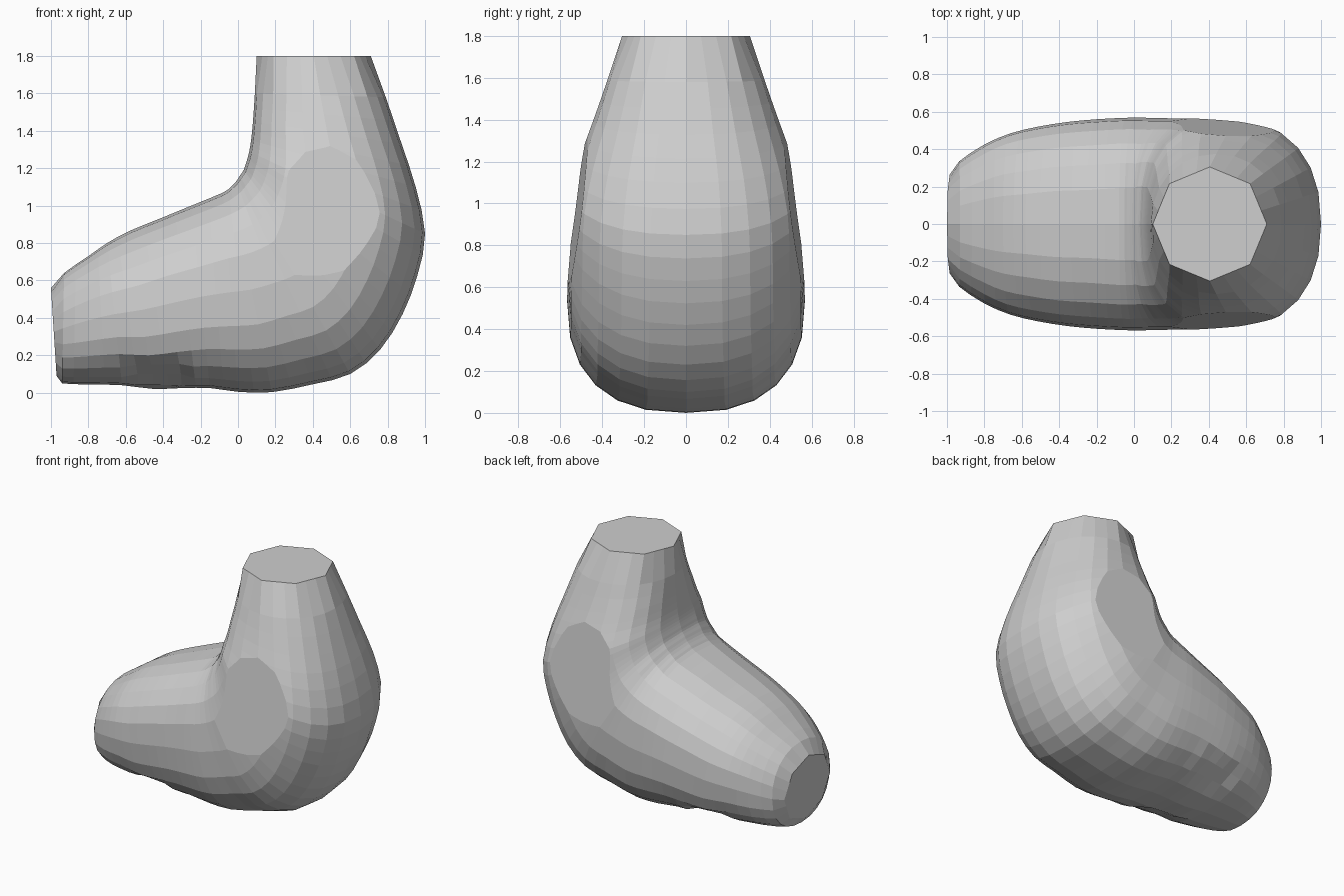
import bpy, bmesh, math
from mathutils import Vector

if "Cube" in bpy.data.objects:
    bpy.data.objects.remove(bpy.data.objects["Cube"])

grey = bpy.data.materials.new("plain grey")
grey.diffuse_color = (0.62, 0.62, 0.62, 1)
grey.use_nodes = True
grey.node_tree.nodes["Principled BSDF"].inputs["Base Color"].default_value = grey.diffuse_color

# Bent torso stations: inner x, z, outer x, z, half width, squareness inside, outside
STATIONS = [
    (-1.0, .56, -.97, .09, .265, 2.0, 2.0), (-.93, .64, -.94, .05, .335, 2.2, 2.2),
    (-.80, .73, -.80, .045, .425, 2.3, 2.4), (-.70, .80, -.62, .04, .485, 2.3, 2.4),
    (-.58, .865, -.45, .02, .52, 2.3, 2.5), (-.42, .93, -.30, .025, .545, 2.4, 2.5),
    (-.25, 1.0, -.15, .025, .56, 2.4, 2.5), (-.08, 1.07, .0, .005, .568, 2.5, 2.5),
    (-.04, 1.10, .18, .003, .568, 2.5, 2.5), (-.01, 1.13, .40, .045, .565, 2.5, 2.4),
    (.01, 1.16, .60, .10, .565, 2.6, 2.4), (.03, 1.19, .76, .23, .565, 2.6, 2.35),
    (.04, 1.22, .88, .42, .562, 2.6, 2.3), (.05, 1.25, .96, .63, .56, 2.6, 2.3),
    (.06, 1.29, 1.0, .85, .55, 2.6, 2.3), (.07, 1.35, .95, 1.10, .505, 2.5, 2.3),
    (.08, 1.45, .875, 1.33, .445, 2.4, 2.2), (.09, 1.60, .79, 1.58, .375, 2.1, 2.1),
    (.10, 1.80, .71, 1.80, .305, 2.0, 2.0)]
SIDES = 24


def refine(rows):
    """Insert a smooth in-between station after each station."""
    out = []
    for k in range(len(rows) - 1):
        b, c = rows[k], rows[k + 1]
        out.append(b)
        if 0 < k < len(rows) - 2:
            a, d = rows[k - 1], rows[k + 2]
            out.append(tuple((9 * (q + r) - p - s) / 16
                             for p, q, r, s in zip(a, b, c, d)))
    return out + [rows[-1]]


def power(v, n):
    return math.copysign(abs(v) ** (2 / n), v) if abs(v) > 1e-6 else 0.0


def ring(station, octagon):
    """Rounded-square section; end openings are reduced to octagons."""
    ix, iz, ox, oz, w, n_in, n_out = station
    inner, outer = Vector((ix, 0, iz)), Vector((ox, 0, oz))
    mid, half = (inner + outer) / 2, (inner - outer) / 2
    pts = []
    for i in range(SIDES):
        a = 2 * math.pi * i / SIDES
        n = n_in if math.cos(a) > 0 else n_out
        pts.append(mid + half * power(math.cos(a), n)
                   + Vector((0, w * power(math.sin(a), n), 0)))
    if octagon:
        for i in range(0, SIDES, 3):
            p, q = pts[i], pts[(i + 3) % SIDES]
            pts[i + 1], pts[i + 2] = p.lerp(q, 1 / 3), p.lerp(q, 2 / 3)
    return pts


# Loft the body and close its flat front and neck ends
bm = bmesh.new()
rows = refine(STATIONS)
last = len(rows) - 1
rings = [[bm.verts.new(p) for p in ring(s, k in (0, last))]
         for k, s in enumerate(rows)]
for a, b in zip(rings, rings[1:]):
    for i in range(SIDES):
        j = (i + 1) % SIDES
        bm.faces.new((a[i], a[j], b[j], b[i]))
bm.faces.new(rings[0])
bm.faces.new(rings[-1])


def press_socket(point, normal, radius):
    """Press nearby surface points onto a small flat patch."""
    point, normal = Vector(point), Vector(normal).normalized()
    for v in bm.verts:
        d = (v.co - point).dot(normal)
        if d > 0 and (v.co - point).length < radius:
            v.co -= normal * d


def flat_socket(point, normal):
    """Slice off a shallow cap and fill it with a flat face."""
    geom = bm.verts[:] + bm.edges[:] + bm.faces[:]
    bmesh.ops.bisect_plane(bm, geom=geom, dist=1e-5, plane_co=point,
                           plane_no=Vector(normal).normalized(), clear_outer=True)
    rim = [e for e in bm.edges if e.is_boundary]
    bmesh.ops.holes_fill(bm, edges=rim, sides=0)


# Matching small underside sockets and flat hip sockets
for s in (-1, 1):
    press_socket((-.42, s * .33, .122), (-.05, s * .46, -.89), .19)
for s in (-1, 1):
    flat_socket((.55, s * .518, .90), (.06, s, .12))

bmesh.ops.recalc_face_normals(bm, faces=bm.faces[:])
mesh = bpy.data.meshes.new("torso")
bm.to_mesh(mesh)
bm.free()
mesh.materials.append(grey)
bpy.context.collection.objects.link(bpy.data.objects.new("torso", mesh))
